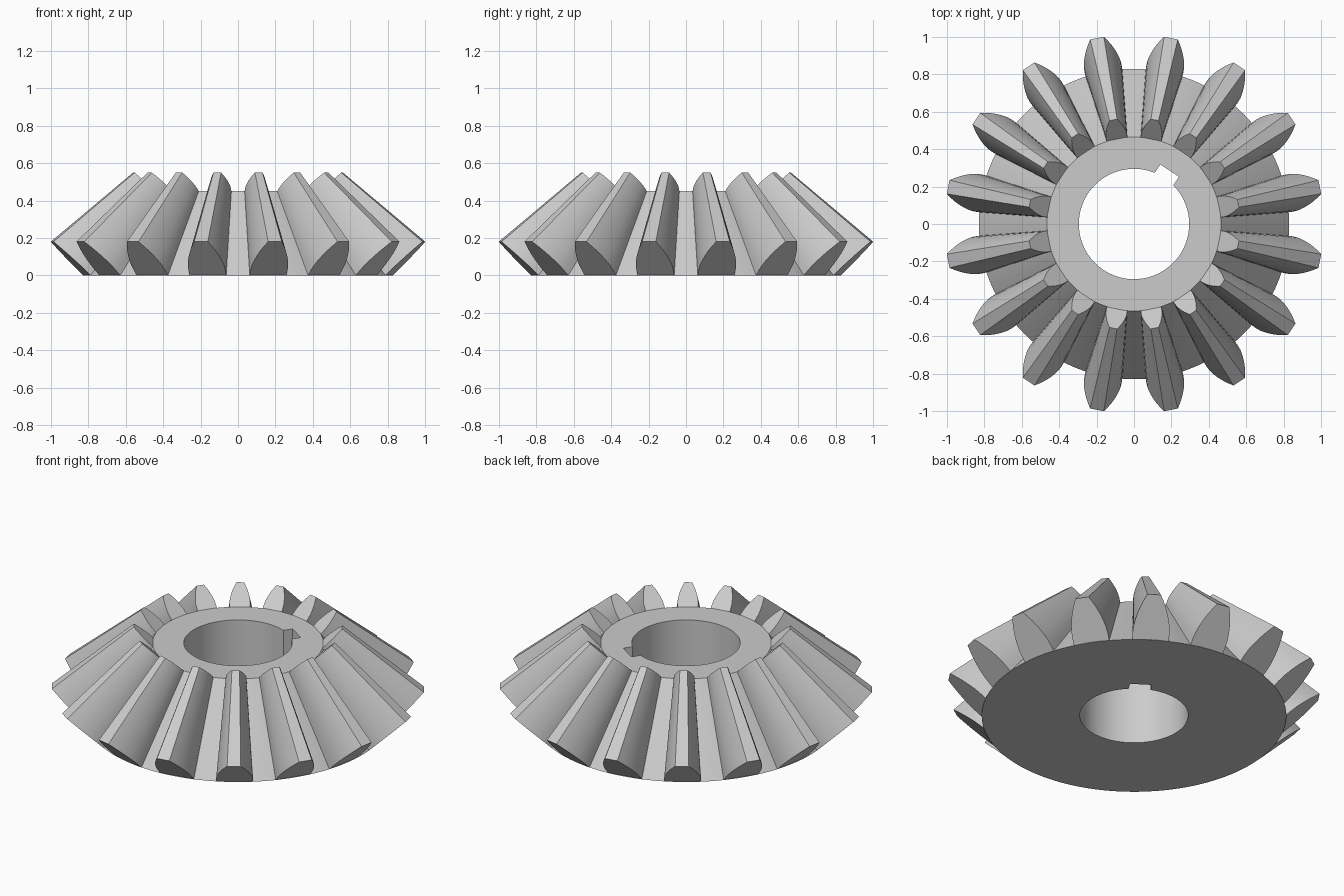
import bpy, bmesh, math
from mathutils import Vector

if "Cube" in bpy.data.objects:
    bpy.data.objects.remove(bpy.data.objects["Cube"])

TEETH = 16
APEX_Z = 1.02            # cone apex shared by the body and the teeth
R_FOOT, R_TIP, Z_TIP = 0.83, 1.014, 0.18
R_TOP, Z_TOP = 0.465, 0.45
INNER = R_TOP / R_FOOT   # scale of the small tooth end towards the apex
BORE, KEY_ANGLE, KEY_HALF, KEY_R = 0.295, math.radians(56.25), 0.06, 0.343

steel = bpy.data.materials.new("steel_grey")
steel.diffuse_color = (0.6, 0.6, 0.6, 1)
steel.use_nodes = True
steel.node_tree.nodes["Principled BSDF"].inputs["Base Color"].default_value = steel.diffuse_color


def finish(bm, name, angle):
    bmesh.ops.recalc_face_normals(bm, faces=bm.faces)
    mesh = bpy.data.meshes.new(name)
    bm.to_mesh(mesh)
    bm.free()
    mesh.materials.append(steel)
    mesh.shade_smooth()
    mesh.set_sharp_from_angle(angle=math.radians(angle))
    obj = bpy.data.objects.new(name, mesh)
    bpy.context.collection.objects.link(obj)
    return obj


def polar(r, a, z):
    return Vector((r * math.cos(a), r * math.sin(a), z))


# Bore outline with its keyway, as (radius, angle) pairs
a0 = math.asin(KEY_HALF / BORE)
bore = []
for i in range(9):
    t = -KEY_HALF + 2 * KEY_HALF * i / 8
    bore.append((math.hypot(KEY_R, t), KEY_ANGLE + math.atan2(t, KEY_R)))
for i in range(89):
    bore.append((BORE, KEY_ANGLE + a0 + (math.tau - 2 * a0) * i / 88))

# Conical body: bottom, cone, top and bore walls
bm = bmesh.new()
loops = [
    [bm.verts.new(polar(r, a, 0)) for r, a in bore],
    [bm.verts.new(polar(R_FOOT, a, 0)) for r, a in bore],
    [bm.verts.new(polar(R_TOP, a, Z_TOP)) for r, a in bore],
    [bm.verts.new(polar(r, a, Z_TOP)) for r, a in bore],
]
n = len(bore)
for k in range(4):
    p, q = loops[k], loops[(k + 1) % 4]
    for i in range(n):
        j = (i + 1) % n
        bm.faces.new((p[i], p[j], q[j], q[i]))
finish(bm, "gear_body", 30)

# Teeth: one curved profile (height fraction, half angle) tapering to the apex
flank = [(0, 6.9), (0.15, 6.75), (0.3, 6.4), (0.45, 5.75),
         (0.6, 4.95), (0.75, 4.0), (0.88, 3.05), (1, 2.1)]
profile = [(h, -w) for h, w in flank] + [(h, w) for h, w in reversed(flank)]
bm = bmesh.new()
for k in range(TEETH):
    mid = math.tau * (k + 0.5) / TEETH
    big, small = [], []
    for h, w in profile:
        a = mid + math.radians(w)
        r, z = R_FOOT + (R_TIP - R_FOOT) * h, Z_TIP * h
        big.append(bm.verts.new(polar(r, a, z)))
        small.append(bm.verts.new(polar(r * INNER, a, APEX_Z + (z - APEX_Z) * INNER)))
    m = len(profile)
    for i in range(m):
        j = (i + 1) % m
        bm.faces.new((big[i], big[j], small[j], small[i]))
    bm.faces.new(big)
    bm.faces.new(small)
finish(bm, "gear_teeth", 25)
